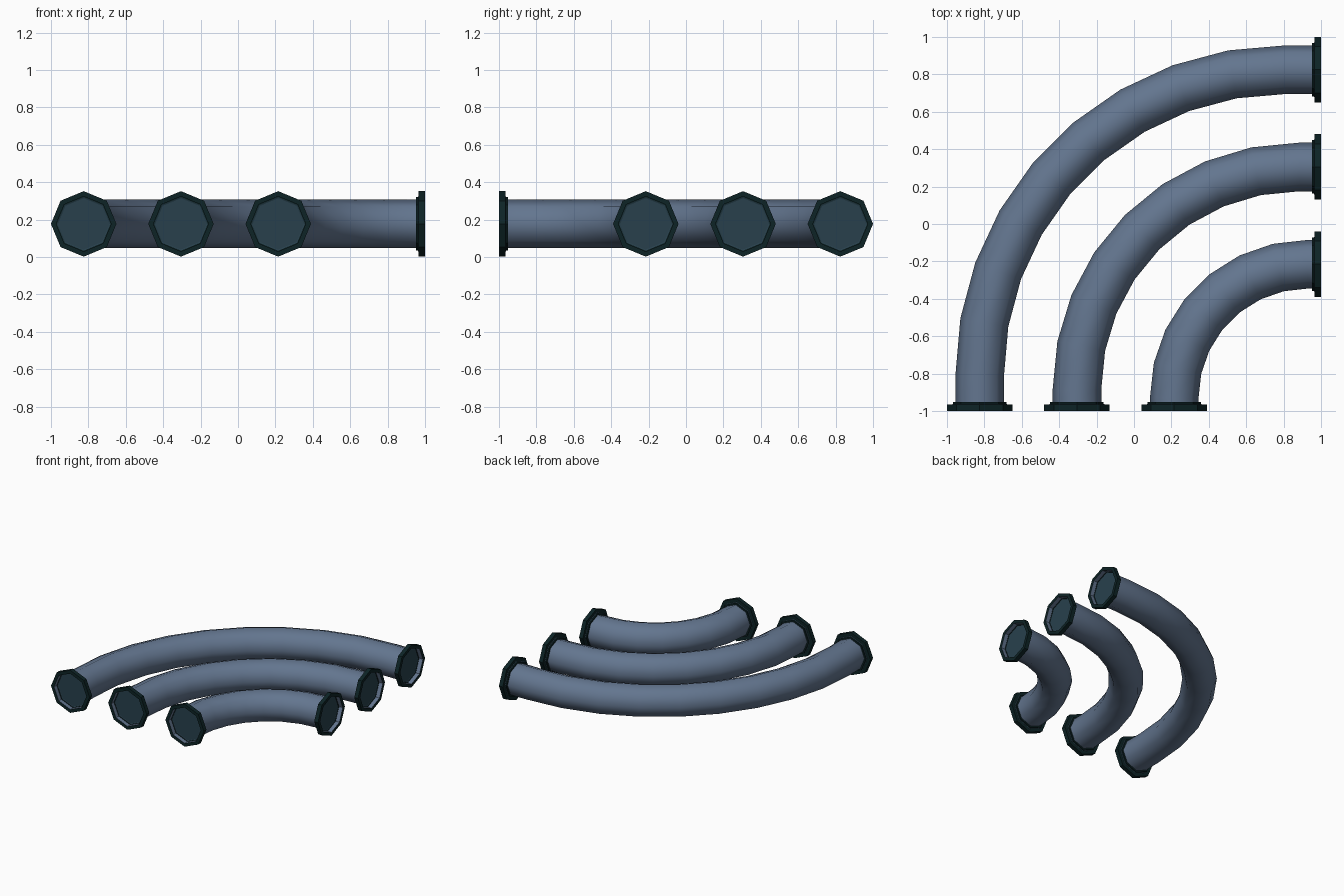
import bpy, bmesh, math
from mathutils import Vector

cube = bpy.data.objects.get("Cube")
if cube:
    bpy.data.objects.remove(cube, do_unlink=True)

SIDES = 8
Z = 0.177
UP = Vector((0, 0, 1))
PIPE_R = 0.13


def material(name, rgb):
    m = bpy.data.materials.new(name)
    m.use_nodes = True
    m.diffuse_color = (*rgb, 1)
    m.node_tree.nodes["Principled BSDF"].inputs["Base Color"].default_value = (*rgb, 1)
    return m


steel = material("blue grey steel", (0.125, 0.18, 0.275))
dark = material("dark flange", (0.004, 0.017, 0.019))
teal = material("dark teal cap", (0.021, 0.051, 0.073))


def sweep(name, rings, mats, bands=None, smooth=False):
    """Join octagonal rings (centre, outward direction, radius) into a closed body.
    bands gives the material index of each strip, then of the first and last cap."""
    bm = bmesh.new()
    loops = []
    for centre, out, radius in rings:
        loop = []
        for i in range(SIDES):
            a = math.tau * i / SIDES
            loop.append(bm.verts.new(centre + radius * (math.cos(a) * out + math.sin(a) * UP)))
        loops.append(loop)
    bands = bands or [0] * (len(rings) + 1)
    for a, b, band in zip(loops, loops[1:], bands):
        for i in range(SIDES):
            j = (i + 1) % SIDES
            face = bm.faces.new((a[i], a[j], b[j], b[i]))
            face.material_index = band
            face.smooth = smooth
    for loop, band in zip((loops[0], loops[-1]), bands[-2:]):
        bm.faces.new(loop).material_index = band
    bmesh.ops.recalc_face_normals(bm, faces=bm.faces)
    mesh = bpy.data.meshes.new(name)
    bm.to_mesh(mesh)
    bm.free()
    for m in mats:
        mesh.materials.append(m)
    obj = bpy.data.objects.new(name, mesh)
    bpy.context.collection.objects.link(obj)
    return obj


def flange(name, centre, axis, out):
    # collar, wide rim, then a recess closed by a cap: (radius, depth)
    profile = [(0.143, 0.047), (0.143, 0.034), (0.175, 0.034),
               (0.175, 0), (0.147, 0), (0.147, 0.036), (0.137, 0.04)]
    rings = [(centre - axis * d, out, r) for r, d in profile]
    sweep(name, rings, [dark, steel, teal], [0, 0, 0, 0, 1, 2, 0, 2])


def bend(name, start, corner, steps):
    # quarter bend with short straight ends, start = x of the front opening
    end = 1 - 0.042
    radius = corner - start
    rings = [(Vector((start, -end, Z)), Vector((-1, 0, 0)), PIPE_R)]
    for i in range(steps + 1):
        a = math.pi / 2 * i / steps
        out = Vector((-math.cos(a), math.sin(a), 0))
        rings.append((Vector((corner, -corner, Z)) + out * radius, out, PIPE_R))
    rings.append((Vector((end, -start, Z)), Vector((0, 1, 0)), PIPE_R))
    sweep(name + "_pipe", rings, [steel], smooth=True)
    flange(name + "_front_flange", Vector((start, -1, Z)), Vector((0, -1, 0)), Vector((-1, 0, 0)))
    flange(name + "_side_flange", Vector((1, -start, Z)), Vector((1, 0, 0)), Vector((0, 1, 0)))


bend("large", -0.825, 0.81, 9)
bend("medium", -0.305, 0.885, 8)
bend("small", 0.215, 0.93, 7)
